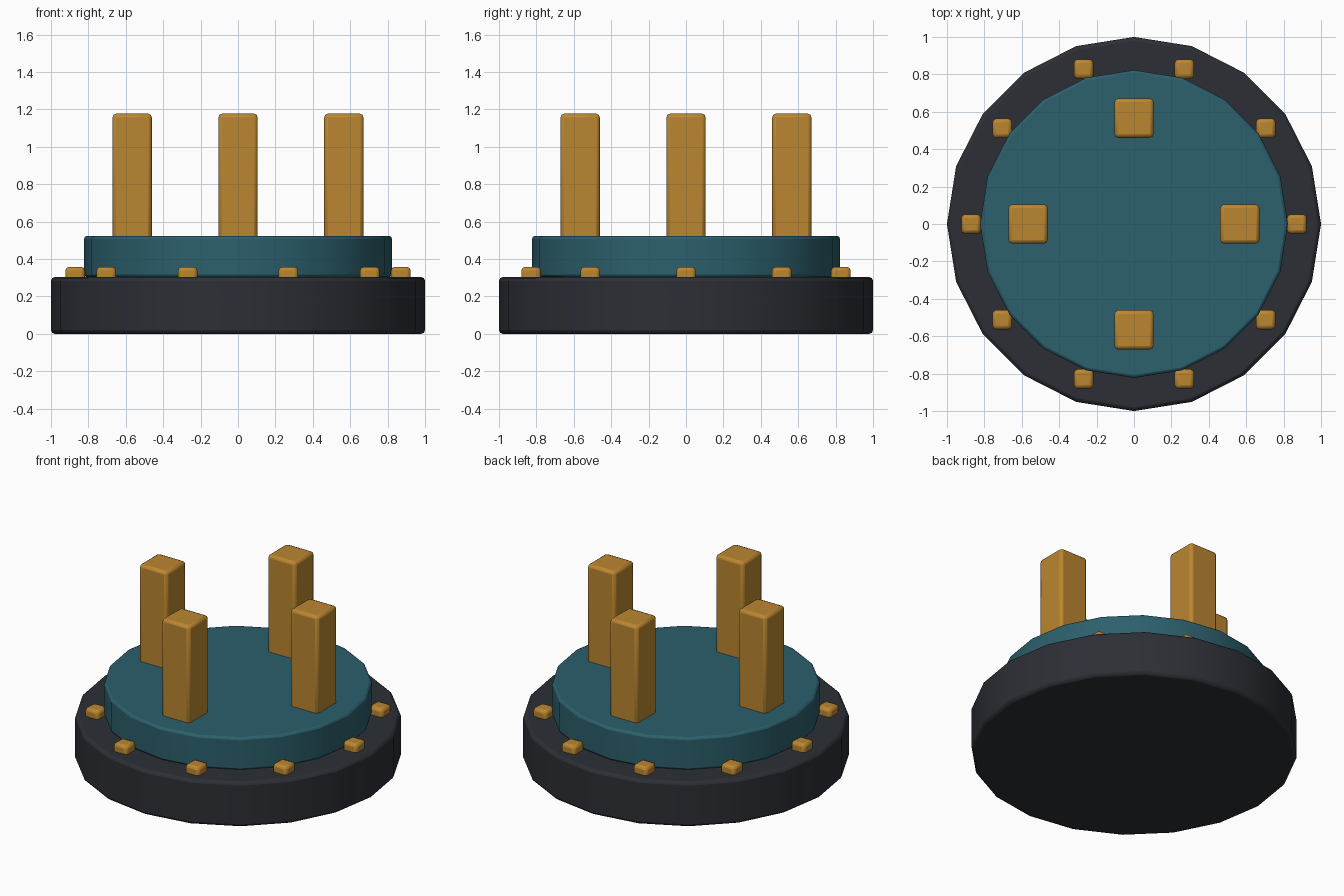
import bpy
import math

if "Cube" in bpy.data.objects:
    bpy.data.objects.remove(bpy.data.objects["Cube"])


def material(name, color):
    m = bpy.data.materials.new(name)
    m.diffuse_color = (*color, 1)
    m.use_nodes = True
    m.node_tree.nodes["Principled BSDF"].inputs["Base Color"].default_value = m.diffuse_color
    return m


dark = material("dark_grey", (0.025, 0.028, 0.036))
teal = material("teal", (0.025, 0.115, 0.15))
gold = material("ochre", (0.5, 0.24, 0.03))


def finish(name, mat, bevel):
    """Name the active object, colour it and round its sharp edges."""
    ob = bpy.context.object
    ob.name = name
    ob.data.materials.append(mat)
    bpy.ops.object.transform_apply(location=False, rotation=True, scale=True)
    bpy.ops.object.shade_smooth_by_angle(angle=math.radians(35))
    mod = ob.modifiers.new("rounded_edges", 'BEVEL')
    mod.width = bevel
    mod.segments = 2
    mod.limit_method = 'ANGLE'
    mod.angle_limit = math.radians(35)
    return ob


def disc(name, radius, z0, z1, mat, bevel):
    bpy.ops.mesh.primitive_cylinder_add(vertices=20, radius=radius, depth=z1 - z0,
                                        location=(0, 0, (z0 + z1) / 2))
    return finish(name, mat, bevel)


def block(name, x, y, z0, z1, width, mat, bevel):
    bpy.ops.mesh.primitive_cube_add(size=1, location=(x, y, (z0 + z1) / 2))
    bpy.context.object.scale = (width, width, z1 - z0)
    return finish(name, mat, bevel)


# Two stacked 20-sided discs
disc("base_disc", 1.0, 0.0, 0.303, dark, 0.02)
disc("upper_disc", 0.823, 0.303, 0.523, teal, 0.015)

# Four upright posts on the upper disc
for i in range(4):
    a = i * math.pi / 2
    block(f"post_{i + 1}", 0.566 * math.cos(a), 0.566 * math.sin(a),
          0.50, 1.177, 0.21, gold, 0.02)

# Ten small studs around the rim, all axis-aligned
for i in range(10):
    a = i * math.tau / 10
    block(f"rim_stud_{i + 1}", 0.871 * math.cos(a), 0.871 * math.sin(a),
          0.26, 0.358, 0.104, gold, 0.02)
